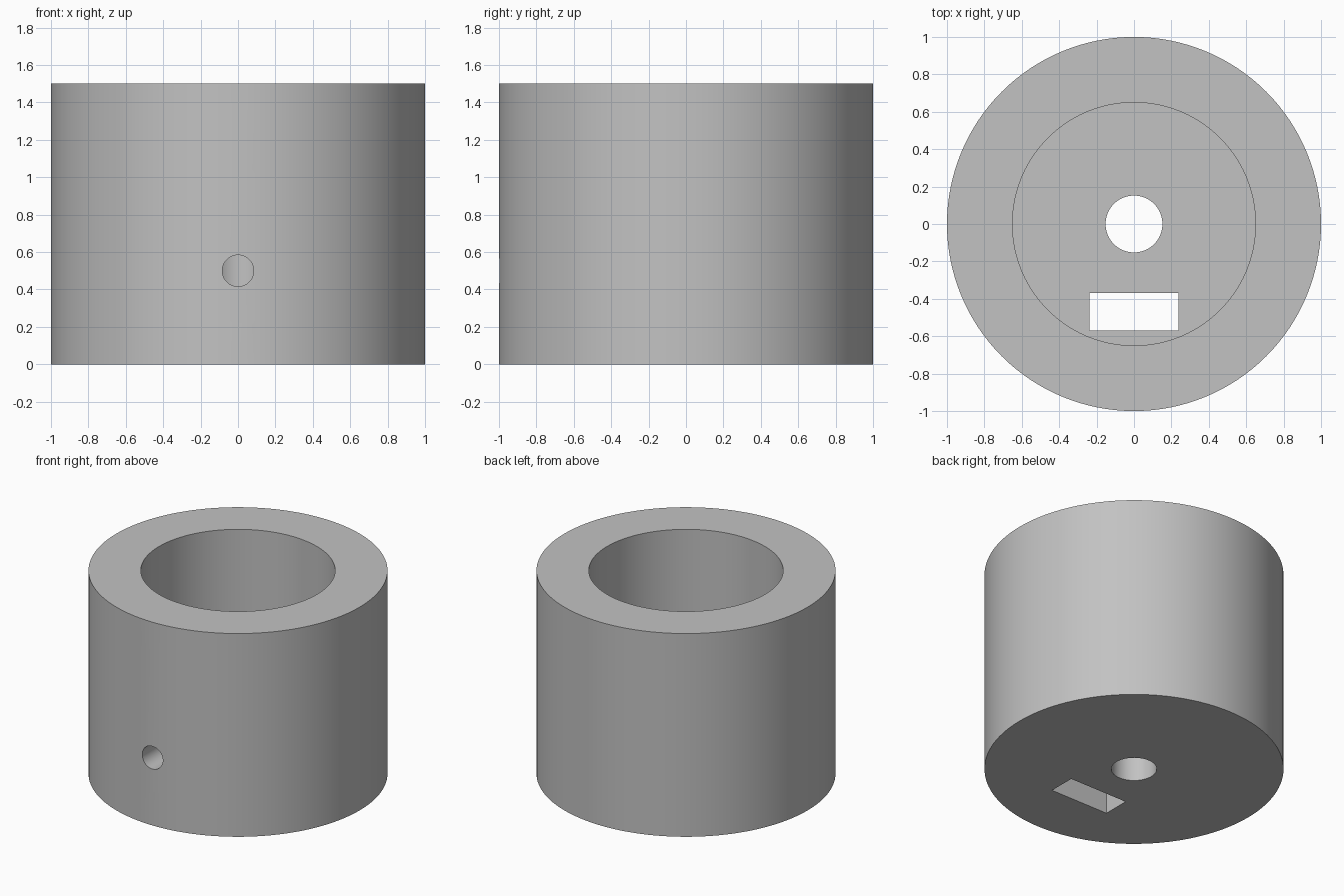
import bpy
import math

cube = bpy.data.objects.get("Cube")
if cube:
    bpy.data.objects.remove(cube, do_unlink=True)

RADIUS, HEIGHT = 1.0, 1.5
SOCKET_RADIUS, FLOOR = 0.65, 0.75
BORE_RADIUS, SCREW_RADIUS, SCREW_Z = 0.152, 0.084, 0.5

grey = bpy.data.materials.new("plain grey")
grey.use_nodes = True
colour = (0.54, 0.54, 0.54, 1)
grey.diffuse_color = colour
grey.node_tree.nodes["Principled BSDF"].inputs["Base Color"].default_value = colour


def cylinder(name, radius, depth, centre, rotation=(0, 0, 0), sides=96):
    bpy.ops.mesh.primitive_cylinder_add(vertices=sides, radius=radius, depth=depth,
                                        location=centre, rotation=rotation)
    obj = bpy.context.object
    obj.name = name
    obj.data.materials.append(grey)
    return obj


def box(name, size, centre):
    bpy.ops.mesh.primitive_cube_add(size=1, location=centre)
    obj = bpy.context.object
    obj.name = name
    obj.scale = size
    obj.data.materials.append(grey)
    return obj


# Solid round body
body = cylinder("round_body", RADIUS, HEIGHT, (0, 0, HEIGHT / 2), sides=128)

# Wide socket from above, shaft bore, nut slot and radial screw hole
cutters = [
    cylinder("socket_cutter", SOCKET_RADIUS, 1, (0, 0, FLOOR + 0.5)),
    cylinder("bore_cutter", BORE_RADIUS, 2, (0, 0, 0.5), sides=64),
    box("slot_cutter", (0.475, 0.2, 2), (0, -0.47, 0.5)),
    cylinder("screw_hole_cutter", SCREW_RADIUS, 1.2, (0, -0.62, SCREW_Z),
             (math.pi / 2, 0, 0), 48),
]

# Cut every opening into the body, then drop the cutters
bpy.ops.object.select_all(action="DESELECT")
body.select_set(True)
bpy.context.view_layer.objects.active = body
for cutter in cutters:
    cutter.hide_render = True
    cut = body.modifiers.new(cutter.name, "BOOLEAN")
    cut.operation = "DIFFERENCE"
    cut.solver = "EXACT"
    cut.object = cutter
    bpy.ops.object.modifier_apply(modifier=cut.name)
for cutter in cutters:
    bpy.data.objects.remove(cutter, do_unlink=True)

bpy.ops.object.shade_smooth_by_angle(angle=math.radians(30))
